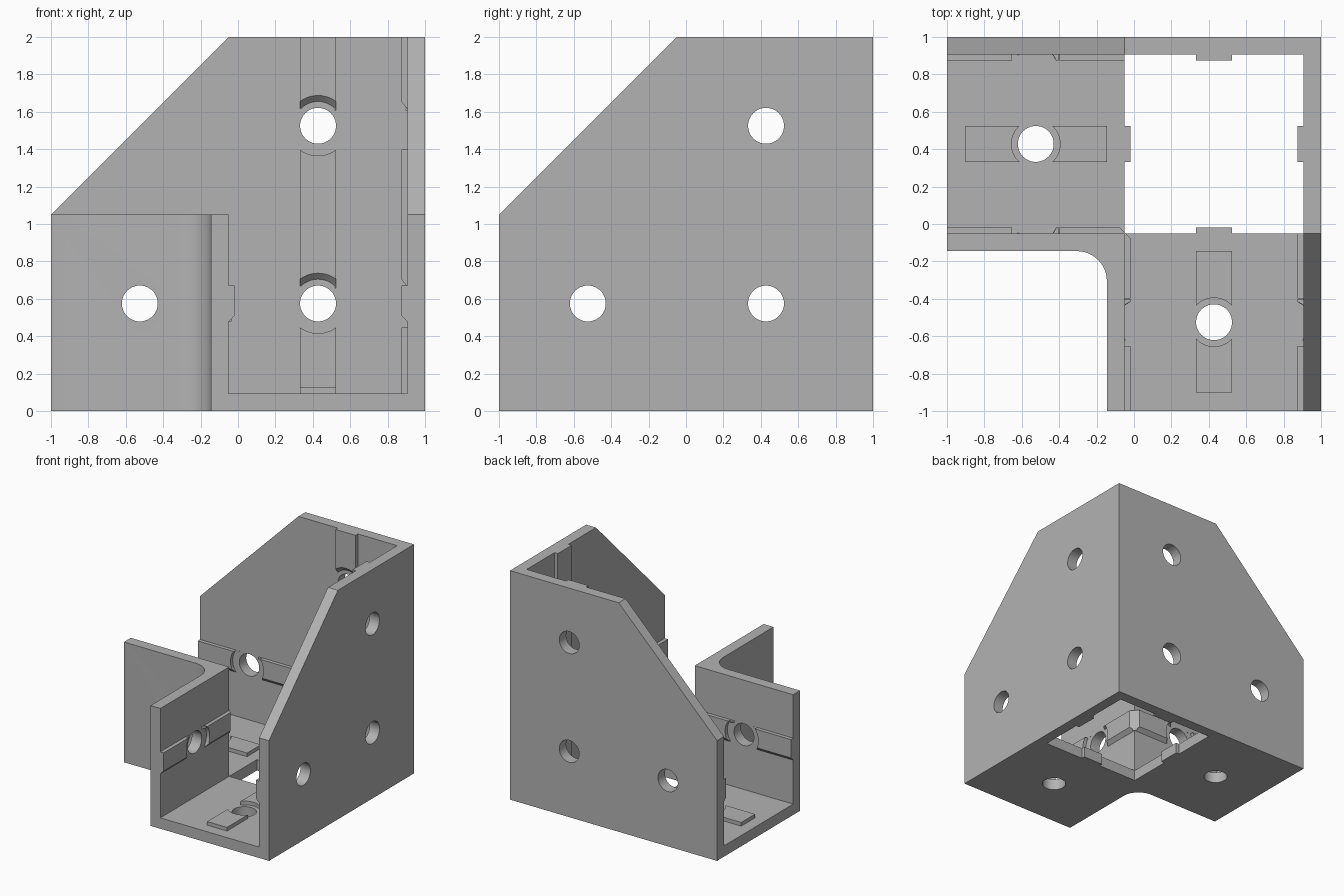
import bpy, bmesh
from math import sin, cos, pi, radians

cube = bpy.data.objects.get("Cube")
if cube:
    bpy.data.objects.remove(cube, do_unlink=True)

T = 0.095                 # wall thickness
INNER, OUTER = -0.05, 1 - T   # faces of the square channel
RIB = 0.032               # rib height
NEAR, FAR = -0.525, 0.428  # hole centres across a face
LOW, HIGH = 0.575, 1.525  # hole centres in height
HALF = 0.096              # half rib width and hole radius

gray = bpy.data.materials.new("plain gray")
gray.use_nodes = True
color = (0.45, 0.45, 0.45, 1)
gray.diffuse_color = color
gray.node_tree.nodes["Principled BSDF"].inputs["Base Color"].default_value = color


def place(a, b, d, axis, swap):
    p = {"x": (d, a, b), "y": (a, d, b), "z": (a, b, d)}[axis]
    return (p[1], p[0], p[2]) if swap else p


def loft(name, rings, axis, swap=False):
    """Solid between two outlines; rings = [(depth, points), (depth, points)]."""
    bm = bmesh.new()
    loops = [[bm.verts.new(place(a, b, d, axis, swap)) for a, b in pts]
             for d, pts in rings]
    n = len(loops[0])
    for loop in loops:
        bm.faces.new(loop)
    for i in range(n):
        j = (i + 1) % n
        bm.faces.new((loops[0][i], loops[0][j], loops[1][j], loops[1][i]))
    bmesh.ops.recalc_face_normals(bm, faces=bm.faces)
    mesh = bpy.data.meshes.new(name)
    bm.to_mesh(mesh)
    bm.free()
    ob = bpy.data.objects.new(name, mesh)
    bpy.context.collection.objects.link(ob)
    mesh.materials.append(gray)
    return ob


def prism(name, pts, axis, lo, hi, swap=False):
    return loft(name, [(lo, pts), (hi, pts)], axis, swap)


def rect(a0, b0, a1, b1):
    return [(a0, b0), (a1, b0), (a1, b1), (a0, b1)]


def circle(a, b, radius, n=48):
    """Radius may be a function of the sine of the angle."""
    out = []
    for i in range(n):
        t = 2 * pi * i / n
        r = radius(sin(t)) if callable(radius) else radius
        out.append((a + r * cos(t), b + r * sin(t)))
    return out


def combine(target, tool, op):
    mod = target.modifiers.new(op.lower(), "BOOLEAN")
    mod.operation, mod.solver, mod.object = op, "EXACT", tool
    bpy.context.view_layer.objects.active = target
    bpy.ops.object.modifier_apply(modifier=mod.name)
    bpy.data.objects.remove(tool, do_unlink=True)


def clearance(rib, a, b, wall, side, swap):
    """Cut the gap round a hole; its upper arc leans outward."""
    def ring(d):
        return (wall + side * d,
                circle(a, b, lambda s: 0.13 + d if s > 0.7 else 0.16))
    combine(rib, loft("gap", [ring(-0.03), ring(0.06)], "y", swap), "DIFFERENCE")


def side_rib(name, wall, side, end, swap):
    """Horizontal rib with a sloped underside."""
    root, tip = wall - side * 0.01, wall + side * RIB
    pts = [(root, LOW - HALF), (wall, LOW - HALF), (tip, LOW - HALF + RIB),
           (tip, LOW + HALF), (root, LOW + HALF)]
    rib = prism(name, pts, "x", -1, end, swap)
    clearance(rib, NEAR, LOW, wall, side, swap)
    return rib


# Rounded inner corner shared by the floor and the low wall
step = INNER - T
R = 0.16
fillet = [(step - R + R * sin(t), step - R + R * cos(t))
          for t in [i * pi / 24 for i in range(13)]]
edge = [(-1, step)] + fillet + [(step, -1)]

# Floor with its square opening
body = prism("corner_bracket", edge + [(1, -1), (1, 1), (-1, 1)], "z", 0, T)
combine(body, prism("opening", rect(INNER, INNER, OUTER, OUTER), "z", -1, 1),
        "DIFFERENCE")

# Low inner wall
combine(body, prism("inner_wall", edge + [(INNER, -1), (INNER, INNER), (-1, INNER)],
                    "z", 0, 1.05), "UNION")

# Tall outer walls with clipped corners
panel = [(-1, 0), (1, 0), (1, 2), (INNER, 2), (-1, 1.05)]
for swap in (False, True):
    combine(body, prism("outer_wall", panel, "y", OUTER, 1, swap), "UNION")

# Ribs and tabs, the same on both arms
for swap in (False, True):
    upright = prism("upright_rib", rect(FAR - HALF, 0, FAR + HALF, 2), "y",
                    OUTER - RIB, OUTER + 0.01, swap)
    for z in (LOW, HIGH):
        clearance(upright, FAR, z, OUTER, -1, swap)
    combine(body, upright, "UNION")

    combine(body, side_rib("outer_rib", OUTER, -1, INNER, swap), "UNION")

    inner = side_rib("inner_rib", INNER, 1, INNER + RIB, swap)
    corner = [(-0.2, 0.105), (0.105, -0.2), (0.2, 0.2)]
    combine(inner, prism("corner_cut", corner, "z", 0, 1), "DIFFERENCE")
    combine(body, inner, "UNION")

    floor_rib = prism("floor_rib", rect(-0.9, FAR - HALF, step, FAR + HALF), "z",
                      T - 0.01, T + RIB, swap)
    combine(floor_rib, prism("gap", circle(NEAR, FAR, 0.13), "z", 0, 1, swap),
            "DIFFERENCE")
    combine(body, floor_rib, "UNION")

    tab = prism("opening_tab", rect(INNER - 0.01, FAR - HALF, INNER + RIB, FAR + HALF),
                "z", 0, T, swap)
    combine(body, tab, "UNION")

# Screw holes
for swap in (False, True):
    for a, b, axis, lo, hi in ((NEAR, LOW, "y", -0.5, 1.5), (FAR, LOW, "y", 0.5, 1.5),
                               (FAR, HIGH, "y", 0.5, 1.5), (NEAR, FAR, "z", -0.5, 0.5)):
        combine(body, prism("hole", circle(a, b, HALF), axis, lo, hi, swap),
                "DIFFERENCE")

# Tidy flat faces, then smooth only the curved ones
bm = bmesh.new()
bm.from_mesh(body.data)
bmesh.ops.remove_doubles(bm, verts=bm.verts, dist=0.0002)
bmesh.ops.dissolve_limit(bm, angle_limit=radians(1), verts=bm.verts, edges=bm.edges)
bm.to_mesh(body.data)
bm.free()
bpy.ops.object.select_all(action="DESELECT")
body.select_set(True)
bpy.context.view_layer.objects.active = body
bpy.ops.object.shade_smooth_by_angle(angle=radians(30))
